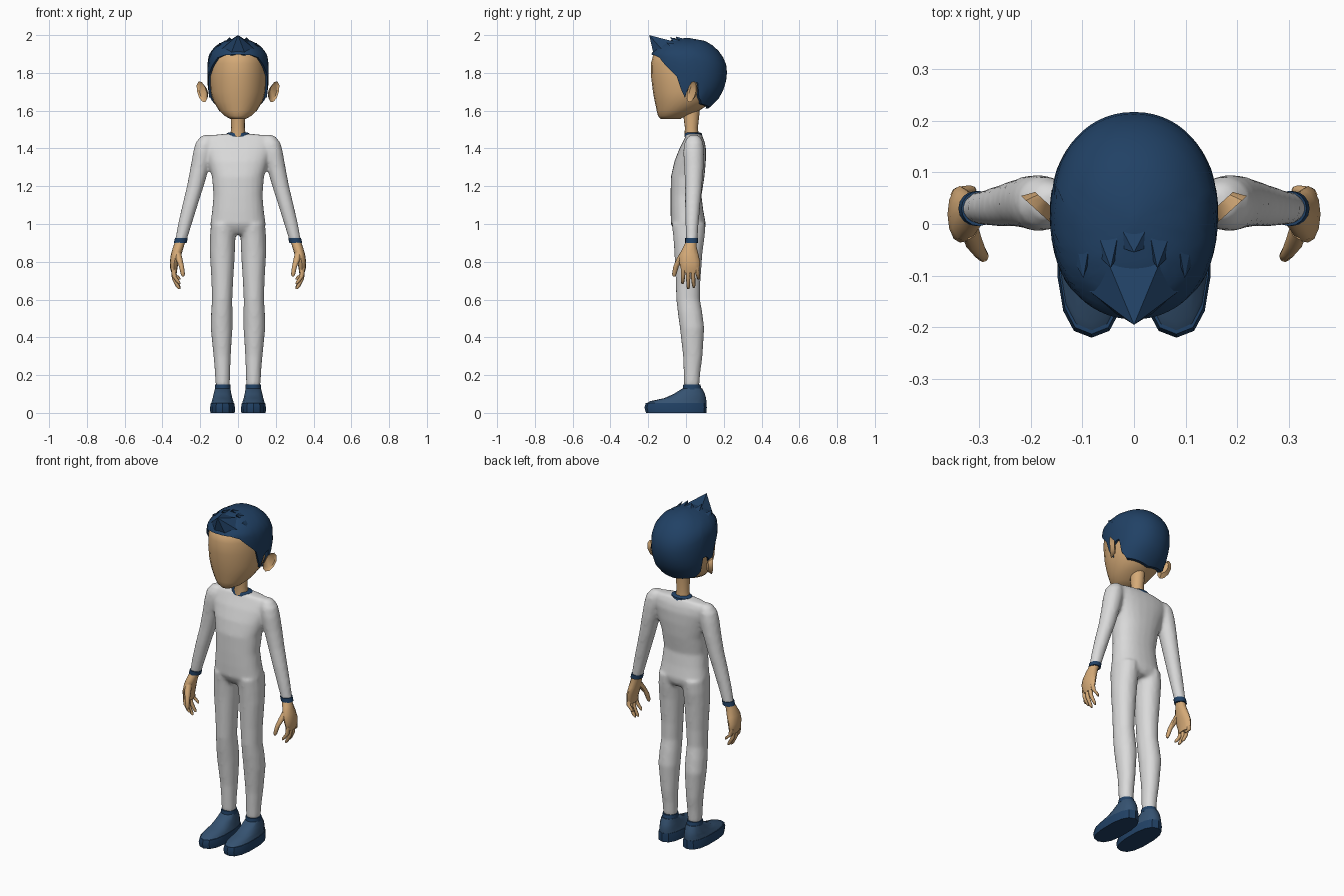
import bpy, bmesh, math
from mathutils import Matrix, Vector


def material(name, rgb):
    m = bpy.data.materials.new(name)
    m.diffuse_color = (*rgb, 1)
    return m


NAVY = material("dark navy", (0.015, 0.053, 0.13))
SHOE = material("shoe blue", (0.036, 0.085, 0.165))
SKIN = material("skin", (0.66, 0.40, 0.185))
WHITE = material("suit white", (0.70, 0.70, 0.70))


def finish(name, bm, mat, mirror=False, angle=50):
    bmesh.ops.recalc_face_normals(bm, faces=bm.faces[:])
    me = bpy.data.meshes.new(name)
    bm.to_mesh(me)
    bm.free()
    ob = bpy.data.objects.new(name, me)
    bpy.context.collection.objects.link(ob)
    me.materials.append(mat)
    if mirror:
        ob.modifiers.new("mirror", 'MIRROR').use_mirror_merge = False
    bpy.ops.object.select_all(action='DESELECT')
    ob.select_set(True)
    bpy.context.view_layer.objects.active = ob
    bpy.ops.object.shade_smooth_by_angle(angle=math.radians(angle))
    return ob


def ring_point(row, a, n=2.0):
    """Point on a horizontal oval: row = z, centre x, half width, front y, back y."""
    z, cx, rx, yf, yb = row
    p = lambda v: math.copysign(abs(v) ** (2 / n), v)
    return Vector((cx + rx * p(math.sin(a)),
                   (yf + yb) / 2 - (yb - yf) / 2 * p(math.cos(a)), z))


def skin_rows(bm, rings, cap=True):
    vs = [[bm.verts.new(p) for p in r] for r in rings]
    n = len(vs[0])
    for lo, hi in zip(vs, vs[1:]):
        for j in range(n):
            k = (j + 1) % n
            bm.faces.new((lo[j], lo[k], hi[k], hi[j]))
    if cap:
        bm.faces.new(vs[0])
        bm.faces.new(vs[-1])


def loft(bm, rows, segs=16, n=2.0, side=1):
    rings = []
    for z, cx, rx, yf, yb in rows:
        row = (z, cx * side, rx, yf, yb)
        rings.append([ring_point(row, math.tau * j / segs, n) for j in range(segs)])
    skin_rows(bm, rings)


def lofted(name, rows, mat, segs=16, n=2.0, mirror=False, angle=50):
    bm = bmesh.new()
    loft(bm, rows, segs, n)
    return finish(name, bm, mat, mirror, angle)


def lerp(table, x):
    for a, b in zip(table, table[1:]):
        if x <= b[0]:
            t = max(0, (x - a[0]) / (b[0] - a[0]))
            return [p + (q - p) * t for p, q in zip(a, b)]
    return list(table[-1])


# Body suit: torso, arms and legs fused into one skin
torso = [(.945, 0, .10, -.045, .085), (.97, 0, .137, -.065, .10), (1.0, 0, .147, -.08, .105),
         (1.07, 0, .137, -.082, .092), (1.15, 0, .130, -.082, .082), (1.25, 0, .138, -.08, .098),
         (1.33, 0, .160, -.062, .105), (1.40, 0, .182, -.035, .106), (1.44, 0, .185, -.014, .098),
         (1.468, 0, .165, .0, .085), (1.478, 0, .06, .0, .08)]
arm = [(.91, .303, .031, .0, .061), (1.0, .281, .037, -.003, .067), (1.1, .254, .041, -.006, .076),
       (1.2, .226, .045, -.006, .086), (1.3, .202, .050, -.01, .094), (1.38, .184, .054, -.015, .096),
       (1.43, .175, .050, -.01, .092), (1.46, .166, .036, .007, .078), (1.471, .16, .02, .022, .062)]
leg = [(.14, .081, .038, -.01, .07), (.22, .082, .041, -.013, .077), (.3, .084, .046, -.016, .088),
       (.45, .087, .058, -.033, .097), (.53, .086, .057, -.044, .087), (.6, .084, .054, -.052, .075),
       (.7, .083, .058, -.055, .077), (.85, .083, .067, -.062, .088), (.93, .081, .068, -.068, .099),
       (1.0, .077, .067, -.075, .103)]
bm = bmesh.new()
loft(bm, torso, 24, 2.3)
for s in (1, -1):
    loft(bm, arm, 16, 2, s)
    loft(bm, leg, 16, 2.1, s)
suit = finish("body_suit", bm, WHITE, angle=80)
suit.modifiers.clear()
r = suit.modifiers.new("fuse", 'REMESH')
r.mode = 'VOXEL'
r.voxel_size = 0.01
r.use_smooth_shade = True
sm = suit.modifiers.new("soften", 'SMOOTH')
sm.factor = 0.5
sm.iterations = 5

# Trims: collar and wrist bands
lofted("collar", [(1.462, 0, .064, -.008, .087), (1.478, 0, .062, -.006, .085),
                  (1.484, 0, .052, -.002, .075)], NAVY)
lofted("wrist_band", [(.900, .306, .034, -.004, .064), (.925, .300, .034, -.004, .064)],
       NAVY, mirror=True)

# Neck and head
lofted("neck", [(1.46, 0, .042, -.008, .068), (1.51, 0, .036, -.006, .063),
                (1.62, 0, .038, -.02, .075)], SKIN)
lofted("head", [(1.556, 0, .040, -.135, -.03), (1.572, 0, .070, -.148, .0),
                (1.60, 0, .100, -.155, .07), (1.65, 0, .131, -.166, .145),
                (1.70, 0, .146, -.175, .175), (1.78, 0, .152, -.185, .198),
                (1.85, 0, .149, -.186, .195), (1.90, 0, .135, -.172, .165),
                (1.94, 0, .09, -.11, .10), (1.955, 0, .03, -.04, .04)], SKIN, 24, angle=60)

# Ears: tilted shallow cups
bm = bmesh.new()
bmesh.ops.create_cone(bm, cap_ends=True, segments=10, radius1=.6, radius2=1, depth=2)
front = max(bm.faces, key=lambda f: f.calc_center_median().z)
bmesh.ops.inset_region(bm, faces=[front], thickness=.25, depth=-.7)
out, up, fwd = Vector((.74, .67, 0)), Vector((0, 0, 1)), Vector((.67, -.74, 0))
c, s = math.cos(.42), math.sin(.42)
rot = Matrix((out * c - up * s, up * c + out * s, fwd)).transposed().to_4x4()
bm.transform(Matrix.Translation((.183, .038, 1.70)) @ rot @ Matrix.Diagonal((.033, .06, .012, 1)))
finish("ear", bm, SKIN, True, 35)

# Hair cap: columns run from the crown down to a shaped hairline
shape = [(1.60, 0, .118, -.10, .105), (1.65, 0, .150, -.14, .165), (1.70, 0, .158, -.165, .195),
         (1.78, 0, .163, -.182, .219), (1.85, 0, .162, -.189, .212), (1.90, 0, .153, -.184, .188),
         (1.94, 0, .122, -.155, .150), (1.97, 0, .075, -.10, .10), (1.984, 0, .01, -.01, .02)]
hairline = [(0, 1.897), (25, 1.895), (42, 1.88), (58, 1.83), (70, 1.79), (76, 1.76), (80, 1.67),
            (86, 1.67), (91, 1.75), (102, 1.75), (108, 1.67), (120, 1.635), (180, 1.612)]
SEGS, STEPS = 60, 11
rings = []
for i in range(-1, STEPS):
    ring = []
    for j in range(SEGS):
        deg = 360 * j / SEGS
        low = lerp(hairline, min(deg, 360 - deg))[1]
        t = max(i, 0) / (STEPS - 1)
        z = low + (1.984 - low) * (1 - (1 - t) ** 1.4)
        p = ring_point(lerp(shape, z), math.radians(deg), 2.15)
        if i < 0:                      # lip tucked in under the hairline
            p.x *= .86
            p.y *= .86
        ring.append(p)
    rings.append(ring)
bm = bmesh.new()
skin_rows(bm, rings, cap=False)
bm.faces.new([v for v in bm.verts][-SEGS:])
finish("hair_cap", bm, NAVY, angle=40)


# Hair locks: pointed wedges sweeping forward
def lock(bm, base, tip):
    vs = [bm.verts.new(p) for p in base]
    t = bm.verts.new(tip)
    bm.faces.new(vs)
    for a, b in zip(vs, vs[1:] + vs[:1]):
        bm.faces.new((a, b, t))


bm = bmesh.new()
lock(bm, [(-.10, -.12, 1.915), (-.04, -.17, 1.893), (.04, -.17, 1.893), (.10, -.12, 1.915),
          (.06, -.05, 1.962), (-.06, -.05, 1.962)], (0, -.195, 2.0))
for s in (1, -1):
    lock(bm, [(s * .02, .03, 1.968), (s * .085, .02, 1.95), (s * .08, -.05, 1.945),
              (s * .03, -.06, 1.955)], (s * .045, -.085, 1.988))
    lock(bm, [(s * .07, .05, 1.95), (s * .125, .03, 1.91), (s * .128, -.05, 1.905),
              (s * .08, -.05, 1.935)], (s * .098, -.105, 1.96))
lock(bm, [(-.05, .04, 1.965), (.05, .04, 1.965), (.04, -.04, 1.96), (-.04, -.04, 1.96)],
     (0, -.055, 1.993))
finish("hair_locks", bm, NAVY, angle=20)

# Hands: palm, four curled fingers and a thumb
bm = bmesh.new()
loft(bm, [(.74, .338, .014, -.022, .066), (.765, .340, .019, -.028, .072),
          (.80, .337, .024, -.036, .074), (.84, .327, .028, -.034, .066),
          (.88, .315, .028, -.014, .056), (.915, .304, .027, .003, .057)], 12)
for y0, y1, tip in ((-.013, -.018, .682), (.011, .012, .655), (.035, .041, .662), (.057, .066, .705)):
    mid = (tip + .765) / 2
    rows = [(tip, .310, .005, y1 - .005, y1 + .005), (tip + .012, .317, .011, y1 - .009, y1 + .009),
            (mid, .338, .012, (y0 + y1) / 2 - .011, (y0 + y1) / 2 + .011),
            (.77, .342, .013, y0 - .012, y0 + .012)]
    loft(bm, rows, 8)
loft(bm, [(.722, .291, .005, -.069, -.058), (.735, .292, .011, -.074, -.050),
          (.775, .299, .013, -.067, -.038), (.815, .312, .018, -.050, -.010),
          (.85, .320, .018, -.03, .02)], 8)
finish("hand", bm, SKIN, True)

# Shoes: sole, upper and ankle cuff
lofted("shoe_sole", [(0, .082, .066, -.212, .108), (.028, .082, .067, -.22, .11),
                     (.052, .082, .063, -.213, .109)], NAVY, 14, 2.5, True, 35)
lofted("shoe_upper", [(.048, .082, .062, -.212, .108), (.062, .082, .058, -.19, .108),
                      (.078, .082, .053, -.115, .106), (.10, .082, .048, -.065, .10),
                      (.13, .081, .041, -.018, .085)], SHOE, 14, 2.4, True)
lofted("shoe_cuff", [(.124, .081, .043, -.018, .083), (.15, .081, .041, -.014, .076)],
       NAVY, 14, 2, True)
